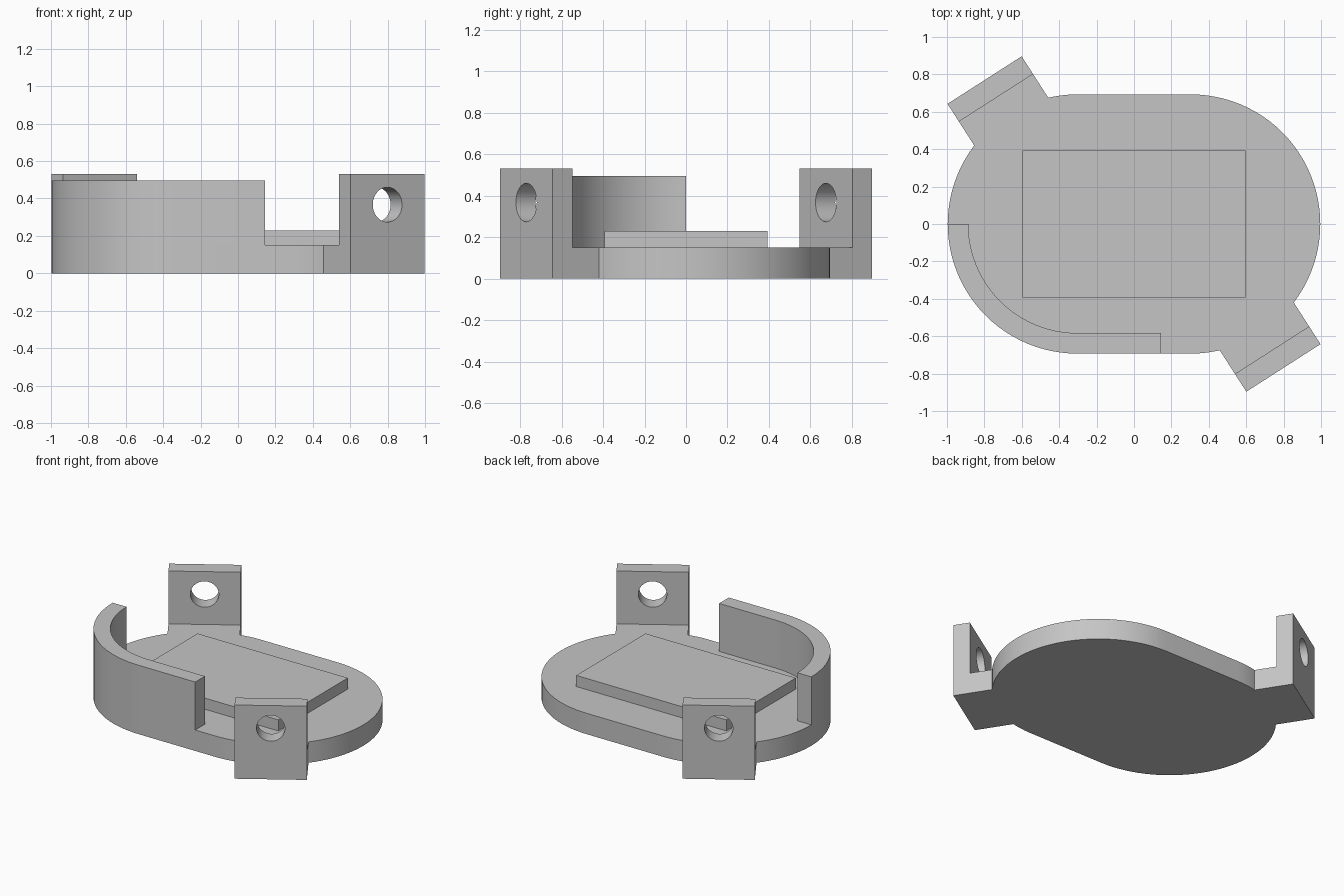
import bpy, bmesh, math
from mathutils import Matrix, Vector

cube = bpy.data.objects.get("Cube")
if cube:
    bpy.data.objects.remove(cube, do_unlink=True)

RADIUS, OFFSET = 0.693, 0.303      # rounded ends of the base
BASE_TOP, WALL_TOP, PLATE_TOP = 0.15, 0.495, 0.53
WALL = 0.11
SEGMENTS = 24                      # per quarter circle

grey = bpy.data.materials.new("plain grey")
grey.use_nodes = True
colour = (0.56, 0.56, 0.56, 1)
grey.diffuse_color = colour
grey.node_tree.nodes["Principled BSDF"].inputs["Base Color"].default_value = colour


def prism(name, outline, start, depth, matrix=Matrix()):
    """Extrude an outline along local z."""
    bm = bmesh.new()
    face = bm.faces.new([bm.verts.new((x, y, start)) for x, y in outline])
    grown = bmesh.ops.extrude_face_region(bm, geom=[face])["geom"]
    moved = [v for v in grown if isinstance(v, bmesh.types.BMVert)]
    bmesh.ops.translate(bm, verts=moved, vec=(0, 0, depth))
    bmesh.ops.transform(bm, matrix=matrix, verts=bm.verts)
    bmesh.ops.recalc_face_normals(bm, faces=bm.faces)
    mesh = bpy.data.meshes.new(name)
    bm.to_mesh(mesh)
    bm.free()
    mesh.materials.append(grey)
    obj = bpy.data.objects.new(name, mesh)
    bpy.context.collection.objects.link(obj)
    return obj


def arc(cx, radius, start, end, steps):
    angles = [math.radians(start + (end - start) * i / steps) for i in range(steps + 1)]
    return [(cx + radius * math.cos(a), radius * math.sin(a)) for a in angles]


def activate(obj):
    bpy.ops.object.select_all(action='DESELECT')
    obj.select_set(True)
    bpy.context.view_layer.objects.active = obj


def combine(obj, other, operation):
    """Boolean the other solid into obj and discard it."""
    mod = obj.modifiers.new(operation.lower(), 'BOOLEAN')
    mod.operation, mod.object, mod.solver = operation, other, 'EXACT'
    activate(obj)
    bpy.ops.object.modifier_apply(modifier=mod.name)
    bpy.data.objects.remove(other, do_unlink=True)


# Base plate with two round ends
base = prism("base_plate",
             arc(OFFSET, RADIUS, -90, 90, 2 * SEGMENTS)
             + arc(-OFFSET, RADIUS, 90, 270, 2 * SEGMENTS), 0, BASE_TOP)

# Raised rectangular pad
px, py = 0.597, 0.394
prism("raised_pad", [(-px, -py), (px, -py), (px, py), (-px, py)], BASE_TOP, 0.08)

# Curved wall around the front right corner
wall_end = 0.145
wall = prism("curved_wall",
             arc(-OFFSET, RADIUS, 180, 270, SEGMENTS)
             + [(wall_end, -RADIUS), (wall_end, WALL - RADIUS)]
             + arc(-OFFSET, RADIUS - WALL, 270, 180, SEGMENTS),
             BASE_TOP, WALL_TOP - BASE_TOP)

# Two L-shaped mounting brackets, opposite each other, with a round hole
outer, inner, root = 1.079, 0.966, 0.6
middle, width, hole_z, hole_radius = 0.257, 0.471, 0.367, 0.093
along = Vector((0.842, 0.54, 0)).normalized()
outward = Vector((along.y, -along.x, 0))
up = Vector((0, 0, 1))
profile = [(root, 0), (outer, 0), (outer, PLATE_TOP), (inner, PLATE_TOP),
           (inner, BASE_TOP), (root, BASE_TOP)]
hole = [(outer + x, hole_z + y) for x, y in arc(0, hole_radius, 0, 352.5, 47)]
for turn in (0, math.pi):
    spin = Matrix.Rotation(turn, 4, 'Z')
    frame = spin @ Matrix((outward, up, along)).transposed().to_4x4()
    bracket = prism("mounting_bracket", profile, middle - width / 2, width, frame)
    # The hole runs along the outward direction at mid width
    hole_frame = spin @ Matrix((along, up, outward)).transposed().to_4x4()
    circle = [(middle + x - outer, z) for x, z in hole]
    drill = prism("hole_cutter", circle, inner - 0.1, outer - inner + 0.2, hole_frame)
    drill.hide_render = True
    combine(bracket, drill, 'DIFFERENCE')
    combine(base, bracket, 'UNION')

# Smooth round surfaces, crisp edges
for obj in (base, wall):
    activate(obj)
    bpy.ops.object.shade_smooth_by_angle(angle=math.radians(30))
